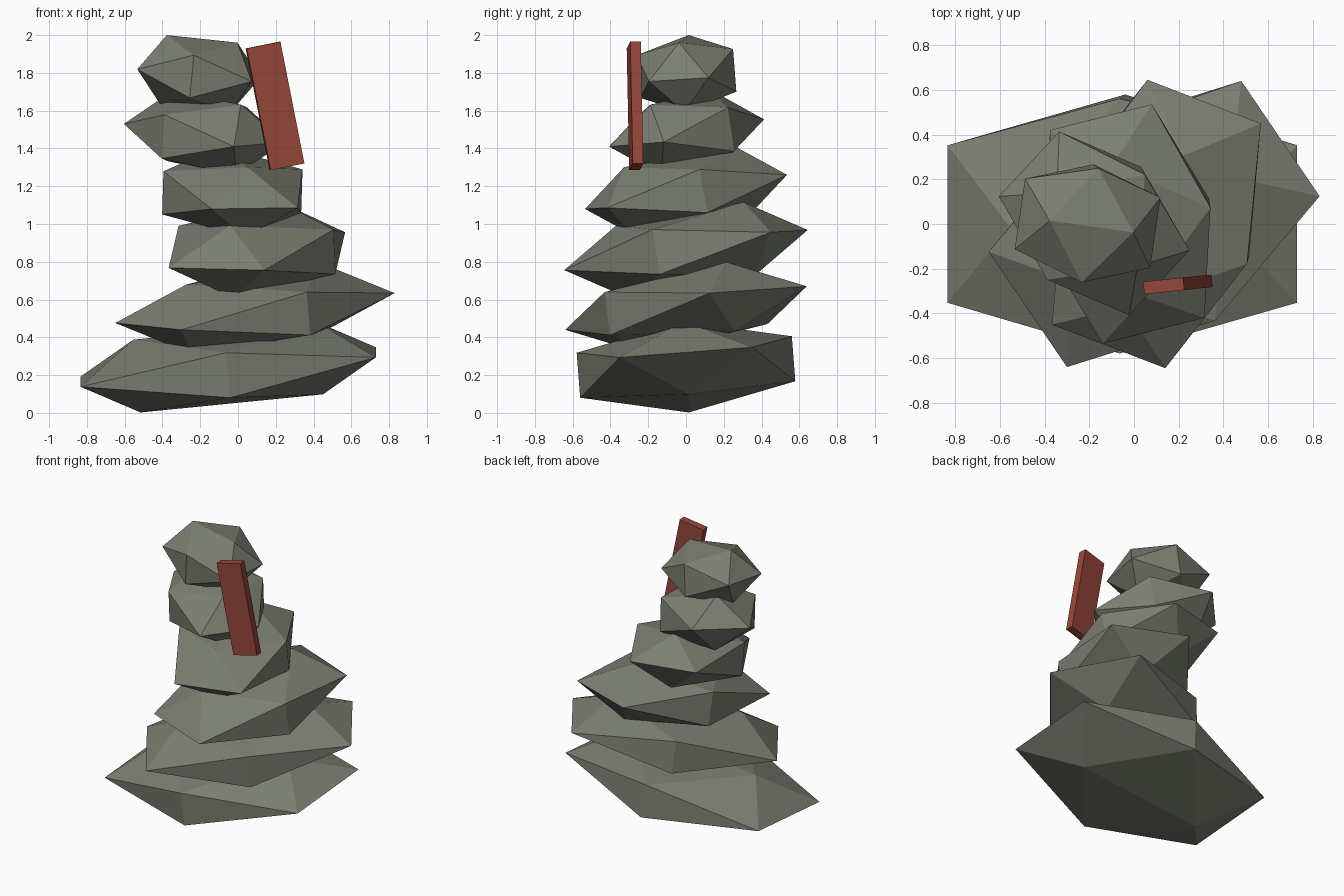
import bpy, bmesh, math
from mathutils import Vector, Matrix

if "Cube" in bpy.data.objects:
    bpy.data.objects.remove(bpy.data.objects["Cube"])

PHI = (1 + math.sqrt(5)) / 2


def material(name, rgb):
    m = bpy.data.materials.new(name)
    m.diffuse_color = (*rgb, 1)
    m.use_nodes = True
    m.node_tree.nodes["Principled BSDF"].inputs["Base Color"].default_value = m.diffuse_color
    return m


stone_grey = material("stone_grey", (0.2, 0.21, 0.168))
brick_red = material("brick_red", (0.3, 0.062, 0.042))


def finish(bm, name, mat):
    bmesh.ops.recalc_face_normals(bm, faces=bm.faces)
    mesh = bpy.data.meshes.new(name)
    bm.to_mesh(mesh)
    bm.free()
    mesh.materials.append(mat)
    ob = bpy.data.objects.new(name, mesh)
    bpy.context.collection.objects.link(ob)


def stone(name, center, x_axis, y_axis, thickness):
    """Flattened icosahedron: long axis, short axis and thickness of its golden rectangles."""
    x, y = Vector(x_axis), Vector(y_axis)
    z = x.cross(y).normalized() * thickness
    bm = bmesh.new()
    for s in (-1, 1):
        for t in (-1, 1):
            for offset in (s * PHI * x + t * y, s * PHI * y + t * z, s * PHI * z + t * x):
                bm.verts.new(Vector(center) + offset)
    bmesh.ops.convex_hull(bm, input=bm.verts)
    finish(bm, name, mat=stone_grey)


# Stack of stones, each turned a further 34 degrees and smaller than the one below
stones = [
    ((-0.052, 0.0, 0.243), (0.483, 0.0, 0.048), (0.0, 0.352, 0.027), 0.120),
    ((0.09, 0.0, 0.555), (0.349, 0.236, 0.060), (-0.175, 0.2575, 0.018), 0.115),
    ((0.10, 0.0, 0.862), (0.132, 0.338, 0.062), (-0.2535, 0.0975, 0.006), 0.120),
    ((-0.03, 0.0, 1.17), (-0.0726, 0.295, 0.054), (-0.2275, -0.0575, -0.003), 0.116),
    ((-0.178, 0.003, 1.482), (-0.180, 0.164, 0.037), (-0.135, -0.145, -0.012), 0.117),
    ((-0.2075, 0.003, 1.797), (-0.187, 0.026, 0.020), (-0.023, -0.1575, -0.010), 0.114),
]
for i, spec in enumerate(stones):
    stone(f"stone_{i + 1}", *spec)

# Leaning red slab beside the top stones
bm = bmesh.new()
bmesh.ops.create_cube(bm, size=1, matrix=(
    Matrix.Translation((0.196, -0.27, 1.625))
    @ Matrix.Rotation(math.radians(6), 4, 'Z')
    @ Matrix.Rotation(math.radians(-11.2), 4, 'Y')
    @ Matrix.Diagonal((0.183, 0.056, 0.657, 1))))
finish(bm, "red_slab", brick_red)
